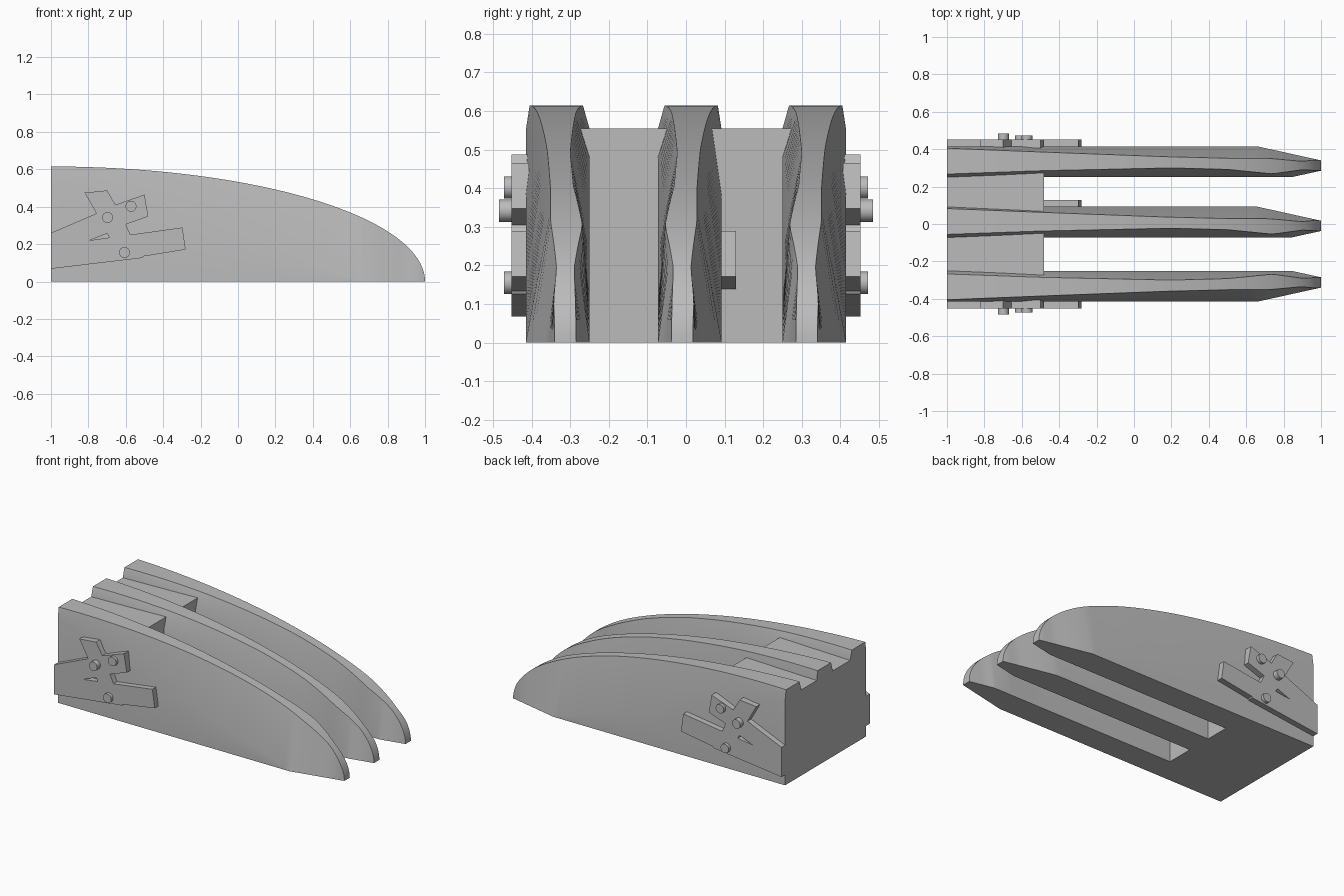
import bpy, bmesh, math
from mathutils import Matrix

cube = bpy.data.objects.get("Cube")
if cube:
    bpy.data.objects.remove(cube, do_unlink=True)

grey = bpy.data.materials.new("plain grey")
grey.use_nodes = True
GREY = (0.5, 0.5, 0.5, 1)
grey.diffuse_color = GREY
grey.node_tree.nodes["Principled BSDF"].inputs["Base Color"].default_value = GREY

HEIGHT = 0.615
BLOCK_END, BLOCK_TOP = -0.48, 0.555


def finish(name, bm, smooth=False):
    bmesh.ops.recalc_face_normals(bm, faces=bm.faces)
    mesh = bpy.data.meshes.new(name)
    bm.to_mesh(mesh)
    bm.free()
    obj = bpy.data.objects.new(name, mesh)
    bpy.context.collection.objects.link(obj)
    mesh.materials.append(grey)
    if smooth:
        bpy.ops.object.select_all(action='DESELECT')
        obj.select_set(True)
        bpy.context.view_layer.objects.active = obj
        bpy.ops.object.shade_smooth_by_angle(angle=math.radians(25))
    return obj


def lerp(points, x):
    for (x0, v0), (x1, v1) in zip(points, points[1:]):
        if x <= x1:
            return v0 + (v1 - v0) * (x - x0) / (x1 - x0)
    return points[-1][1]


# Plan curves of one blade as (x, value): flanks, top strip edges and flank creases
OUTER_FLANK = [(-1, .415), (.66, .415), (1, .34)]
INNER_FLANK = [(-1, .25), (.84, .25), (1, .285)]
OUTER_TOP = [(-1, .405), (-.5, .385), (.16, .36), (.52, .351), (.72, .351),
             (.9, .335), (.97, .343), (1, .34)]
INNER_TOP = [(-1, .267), (-.5, .285), (.2, .30), (.5, .292), (.74, .268),
             (.9, .29), (1, .285)]
OUTER_CREASE = [(-1, .55), (.66, 0), (1, 0)]
INNER_CREASE = [(-1, .555), (BLOCK_END, .48), (.84, 0), (1, 0)]


def blade(name, shift, side=1):
    steps = 48
    stations = [-1 + 2 * math.sin(math.pi / 2 * i / steps) for i in range(steps + 1)]
    stations = sorted(stations + [BLOCK_END, .66, .84])
    bm = bmesh.new()
    rings = []
    for x in stations:
        top = HEIGHT * math.sqrt(max(0, 1 - ((x + 1) / 2) ** 2))
        inner, outer = lerp(INNER_FLANK, x), lerp(OUTER_FLANK, x)
        section = [(inner, 0), (inner, min(top, lerp(INNER_CREASE, x))),
                   (lerp(INNER_TOP, x), top), (lerp(OUTER_TOP, x), top),
                   (outer, min(top, lerp(OUTER_CREASE, x))), (outer, 0)]
        rings.append([bm.verts.new((x, side * y + shift, z)) for y, z in section])
    for a, b in zip(rings, rings[1:]):
        for i in range(6):
            j = (i + 1) % 6
            bm.faces.new((a[i], a[j], b[j], b[i]))
    bm.faces.new(rings[0])
    bmesh.ops.remove_doubles(bm, verts=bm.verts, dist=0.0002)
    finish(name, bm, True)


MIDDLE_SHIFT = -0.3225
blade("left_blade", 0)
blade("middle_blade", MIDDLE_SHIFT)
blade("right_blade", 0, -1)


# Blocks joining the blades at the thick end
def block(name, y0, y1):
    bm = bmesh.new()
    bmesh.ops.create_cube(bm, size=1, matrix=(
        Matrix.Translation(((BLOCK_END - 1) / 2, (y0 + y1) / 2, BLOCK_TOP / 2))
        @ Matrix.Diagonal((BLOCK_END + 1, y1 - y0, BLOCK_TOP, 1))))
    finish(name, bm)


block("left_joining_block", 0.01, 0.33)
block("right_joining_block", -0.33, 0.01)

# Branched bracket outline, its small opening, and peg positions with their reach
BRACKET = [(-1, .26), (-.757, .364), (-.82, .475), (-.70, .487), (-.655, .41),
           (-.50, .465), (-.48, .348), (-.60, .305), (-.575, .25), (-.297, .289),
           (-.28, .171), (-.508, .134), (-.512, .126), (-1, .068)]
OPENING = [(-.794, .22), (-.70, .257), (-.687, .235)]
PEGS = [(-.698, .342, .485), (-.572, .402, .472), (-.607, .155, .472)]


def bracket(name, shift, side=1):
    curve = bpy.data.curves.new(name, 'CURVE')
    curve.dimensions = '2D'
    curve.fill_mode = 'BOTH'
    curve.extrude = 0.0225
    for outline in (BRACKET, OPENING):
        spline = curve.splines.new('POLY')
        spline.points.add(len(outline) - 1)
        for point, (x, z) in zip(spline.points, outline):
            point.co = (x, z, 0, 1)
        spline.use_cyclic_u = True
    helper = bpy.data.objects.new(name + "_outline", curve)
    bpy.context.collection.objects.link(helper)
    bpy.context.view_layer.update()
    flat = bpy.data.meshes.new_from_object(
        helper.evaluated_get(bpy.context.evaluated_depsgraph_get()))
    bm = bmesh.new()
    bm.from_mesh(flat)
    bpy.data.objects.remove(helper, do_unlink=True)
    bpy.data.meshes.remove(flat)
    bmesh.ops.remove_doubles(bm, verts=bm.verts, dist=0.0002)
    bm.transform(Matrix.Translation((0, side * 0.4295 + shift, 0))
                 @ Matrix.Rotation(math.pi / 2, 4, 'X'))
    for face in bm.faces:
        face.smooth = False
    finish(name, bm)


def peg(name, x, z, reach, side):
    bm = bmesh.new()
    depth = reach - 0.41
    bmesh.ops.create_cone(bm, cap_ends=True, segments=32, radius1=0.029, radius2=0.029,
                          depth=depth, matrix=Matrix.Translation((x, side * (reach - depth / 2), z))
                          @ Matrix.Rotation(math.pi / 2, 4, 'X'))
    finish(name, bm, True)


bracket("middle_bracket", MIDDLE_SHIFT)
for label, side in (("left", 1), ("right", -1)):
    bracket(label + "_bracket", 0, side)
    for place, (x, z, reach) in zip(("centre", "upper", "lower"), PEGS):
        peg(f"{label}_{place}_peg", x, z, reach, side)
